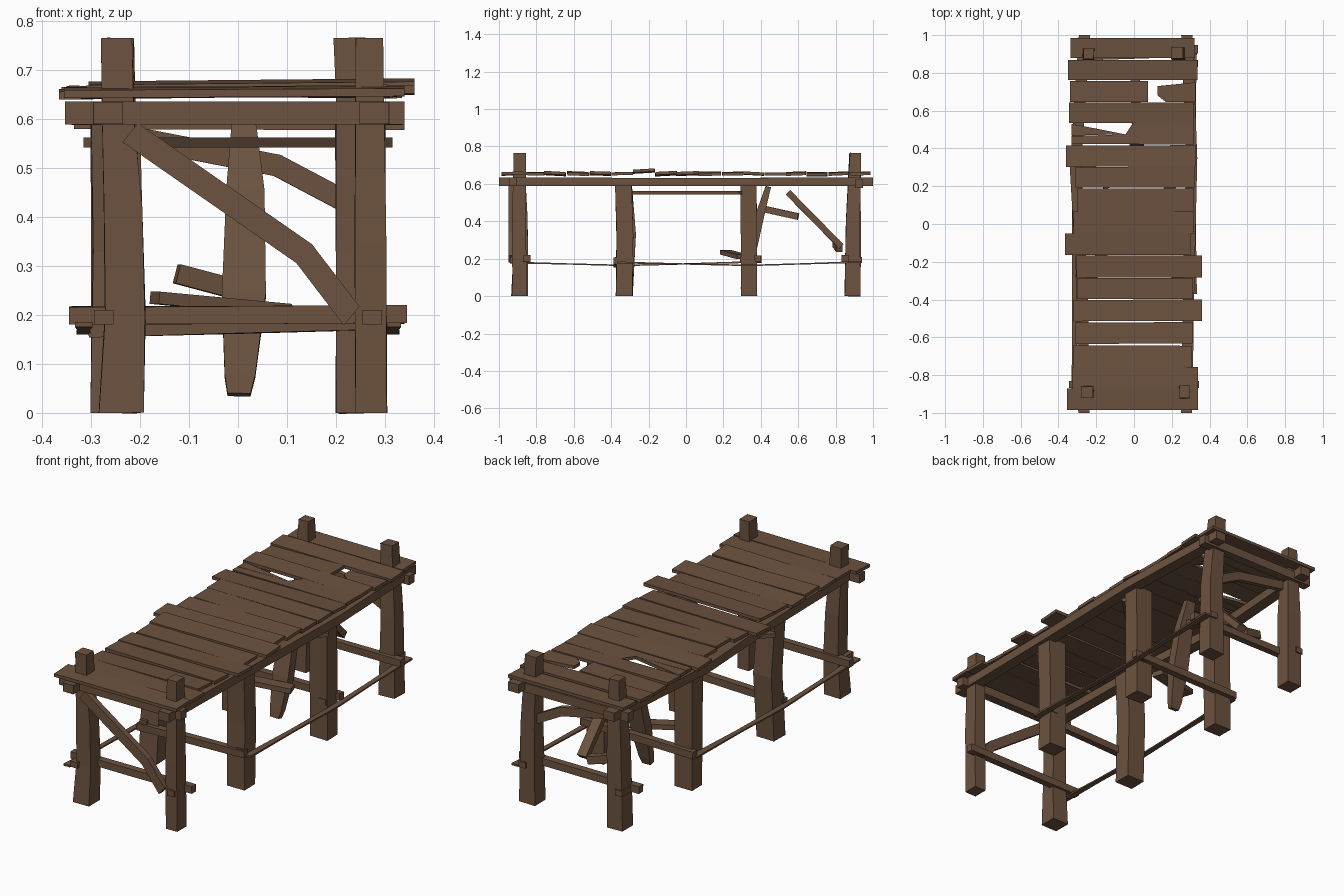
import bpy, bmesh, random
from mathutils import Vector

random.seed(4)
wood = bpy.data.materials.new("weathered_brown_wood")
wood.diffuse_color = (0.15, 0.085, 0.05, 1)


def finish(name, bm):
    bmesh.ops.recalc_face_normals(bm, faces=bm.faces)
    mesh = bpy.data.meshes.new(name)
    bm.to_mesh(mesh)
    bm.free()
    mesh.materials.append(wood)
    obj = bpy.data.objects.new(name, mesh)
    bpy.context.collection.objects.link(obj)
    return obj


def beam(name, path, w, h, up=(0, 0, 1), jitter=0.0):
    """Rectangular timber swept along a path; w is across, h along the up hint.
    A fourth value on a path point scales the section there."""
    pts = [Vector(p[:3]) for p in path]
    sizes = [p[3] if len(p) > 3 else 1 for p in path]
    d = (pts[-1] - pts[0]).normalized()
    side = d.cross(Vector(up)).normalized()
    top = side.cross(d)
    bm = bmesh.new()
    rings = []
    for p, size in zip(pts, sizes):
        ring = []
        for a, b in ((-1, -1), (1, -1), (1, 1), (-1, 1)):
            j = size * (1 + random.uniform(-jitter, jitter))
            ring.append(bm.verts.new(p + side * a * w * j / 2 + top * b * h * j / 2))
        rings.append(ring)
    for r, s in zip(rings, rings[1:]):
        for i in range(4):
            k = (i + 1) % 4
            bm.faces.new((r[i], r[k], s[k], s[i]))
    bm.faces.new(rings[0])
    bm.faces.new(rings[-1])
    return finish(name, bm)


def board(name, outline, z, roll=0.0, pitch=0.0, t=0.016):
    """Flat plank from a plan outline, tilted slightly."""
    bm = bmesh.new()
    cy = sum(p[1] for p in outline) / len(outline)
    rings = [[bm.verts.new((x, y, z + dz + x * roll + (y - cy) * pitch))
              for x, y in outline] for dz in (-t / 2, t / 2)]
    n = len(outline)
    bm.faces.new(rings[0])
    bm.faces.new(rings[1])
    for i in range(n):
        k = (i + 1) % n
        bm.faces.new((rings[0][i], rings[0][k], rings[1][k], rings[1][i]))
    return finish(name, bm)


# Posts: end posts rise above the deck, middle posts stop under it
Y = (-0.89, -0.33, 0.34, 0.89)
Y_UP = (0, 1, 0)
beam("front_left_post", [(-0.238, -0.89, 0, 1.2), (-0.23, -0.885, 0.2, 1.05),
                         (-0.235, -0.885, 0.42), (-0.245, -0.89, 0.6, 0.85),
                         (-0.248, -0.89, 0.765, 0.8)], 0.078, 0.076, Y_UP, 0.03)
beam("front_right_post", [(0.272, -0.89, 0), (0.27, -0.893, 0.35), (0.268, -0.888, 0.765, 0.88)],
     0.064, 0.075, Y_UP, 0.03)
beam("middle_front_left_post", [(-0.25, -0.33, 0), (-0.245, -0.314, 0.33), (-0.25, -0.335, 0.6)],
     0.1, 0.09, Y_UP, 0.04)
beam("middle_front_right_post", [(0.25, -0.33, 0), (0.25, -0.327, 0.33), (0.25, -0.335, 0.6)],
     0.1, 0.09, Y_UP, 0.04)
for s, side in ((-1, "left"), (1, "right")):
    beam(f"middle_back_{side}_post", [(s * 0.25, 0.338, 0), (s * 0.25, 0.335, 0.6)],
         0.1, 0.085, Y_UP, 0.04)
beam("back_left_post", [(-0.25, 0.89, 0, 1.1), (-0.245, 0.895, 0.4), (-0.24, 0.9, 0.765, 0.7)],
     0.078, 0.078, Y_UP, 0.04)
beam("back_right_post", [(0.25, 0.89, 0, 1.1), (0.25, 0.893, 0.4), (0.228, 0.907, 0.765, 0.8)],
     0.08, 0.076, Y_UP, 0.04)

# Long stringers carrying the deck
beam("right_stringer", [(0.278, -1, 0.612), (0.29, -0.3, 0.61), (0.305, 0.35, 0.61),
                        (0.28, 1, 0.612)], 0.06, 0.045)
beam("left_stringer", [(-0.265, -1, 0.612), (-0.275, -0.3, 0.61), (-0.31, 0.3, 0.61),
                       (-0.262, 1, 0.612)], 0.06, 0.045)

# Cross beams at the post rows, above and below
beam("front_upper_cross_beam", [(-0.353, -0.925, 0.612), (0.34, -0.925, 0.612)], 0.045, 0.046)
beam("back_upper_cross_beam", [(-0.335, 0.925, 0.602), (0.34, 0.925, 0.6)], 0.045, 0.046)
for y, z0, z1, half in ((-0.85, 0.198, 0.202, 0.345), (-0.37, 0.172, 0.188, 0.305),
                        (0.385, 0.195, 0.2, 0.32), (0.85, 0.2, 0.2, 0.34)):
    beam("lower_cross_beam", [(-half, y, z0), (0, y, (z0 + z1) / 2), (half, y, z1)],
         0.035, 0.036, jitter=0.05)

# Thin warped side rails with pegs at the posts
for side, x, ys in (("left", -0.315, (-0.94, -0.33, 0.38)), ("right", 0.315, (-0.37, 0.34, 0.94))):
    a, b, c = ys
    beam(f"{side}_side_rail", [(x, a, 0.18), (x, (a + b) / 2, 0.172, 0.7), (x, b, 0.164, 0.8),
                               (x, (b + c) / 2, 0.173, 0.7), (x, c, 0.183)], 0.036, 0.01)
    for y in Y:
        beam("rail_peg", [(x * 0.87, y - 0.05, 0.195), (x * 0.87, y + 0.05, 0.195)], 0.04, 0.03)

# Diagonal bracing
beam("under_deck_brace", [(-0.3, -0.29, 0.552), (0.3, 0.3, 0.552)], 0.045, 0.02)
beam("front_brace", [(-0.22, -0.935, 0.572), (0.135, -0.935, 0.325), (0.232, -0.935, 0.198)],
     0.03, 0.05)
beam("bent_back_brace", [(0.25, 0.9, 0.415), (0.08, 0.89, 0.505), (-0.23, 0.88, 0.565)],
     0.025, 0.045)

# Broken and fallen timbers
beam("hanging_plank", [(0.002, 0.305, 0.037, 0.6), (0.004, 0.315, 0.075, 0.8),
                       (0.012, 0.35, 0.24, 1.15), (0.015, 0.4, 0.45), (0.012, 0.44, 0.585, 0.65)],
     0.078, 0.045, Y_UP)
beam("sloping_plank", [(0.005, 0.83, 0.265), (0.012, 0.545, 0.555)], 0.05, 0.033)
beam("broken_plank_end", [(-0.125, 0.8, 0.284), (-0.02, 0.82, 0.256)], 0.035, 0.04)
beam("loose_splinter", [(0.0, 0.42, 0.465), (0.02, 0.6, 0.425)], 0.045, 0.035)
beam("fallen_plank", [(-0.17, 0.21, 0.235), (0.1, 0.3, 0.21)], 0.06, 0.025)

# Deck planks: left end, right end, front edge, back edge
planks = [(-0.355, 0.34, -0.985, -0.87), (-0.325, 0.34, -0.872, -0.757),
          (-0.32, 0.305, -0.756, -0.642), (-0.31, 0.31, -0.635, -0.522),
          (-0.32, 0.36, -0.515, -0.402), (-0.3, 0.31, -0.398, -0.285),
          (-0.305, 0.36, -0.282, -0.166), (-0.365, 0.3, -0.165, -0.05),
          (-0.32, 0.315, -0.052, 0.067), (-0.3, 0.315, 0.066, 0.187),
          (-0.31, 0.32, 0.192, 0.302), (-0.36, 0.325, 0.303, 0.415),
          (-0.345, 0.315, 0.535, 0.642), (-0.35, 0.335, 0.762, 0.867),
          (-0.335, 0.32, 0.878, 0.985)]
for i, (x0, x1, y0, y1) in enumerate(planks):
    skew = random.uniform(-0.003, 0.003)
    z = 0.668 if i == 6 else 0.655
    board("deck_plank", [(x0, y0), (x1, y0 + skew), (x1, y1 + skew), (x0, y1)], z,
          random.uniform(-0.015, 0.015), random.uniform(-0.06, 0.06))

# Broken deck planks around the holes
board("broken_plank_left", [(-0.33, 0.468), (-0.05, 0.475), (-0.2, 0.505), (-0.33, 0.53)], 0.652)
board("broken_plank_middle", [(-0.33, 0.425), (0.315, 0.42), (0.315, 0.535), (-0.005, 0.535),
                              (-0.045, 0.475), (-0.33, 0.465)], 0.652)
board("broken_plank_back_left", [(-0.34, 0.645), (0.075, 0.645), (0.075, 0.757), (-0.34, 0.757)],
      0.654, 0.02)
board("broken_plank_back_right", [(0.17, 0.645), (0.325, 0.645), (0.325, 0.75), (0.125, 0.73),
                                  (0.125, 0.68)], 0.656, -0.02)
